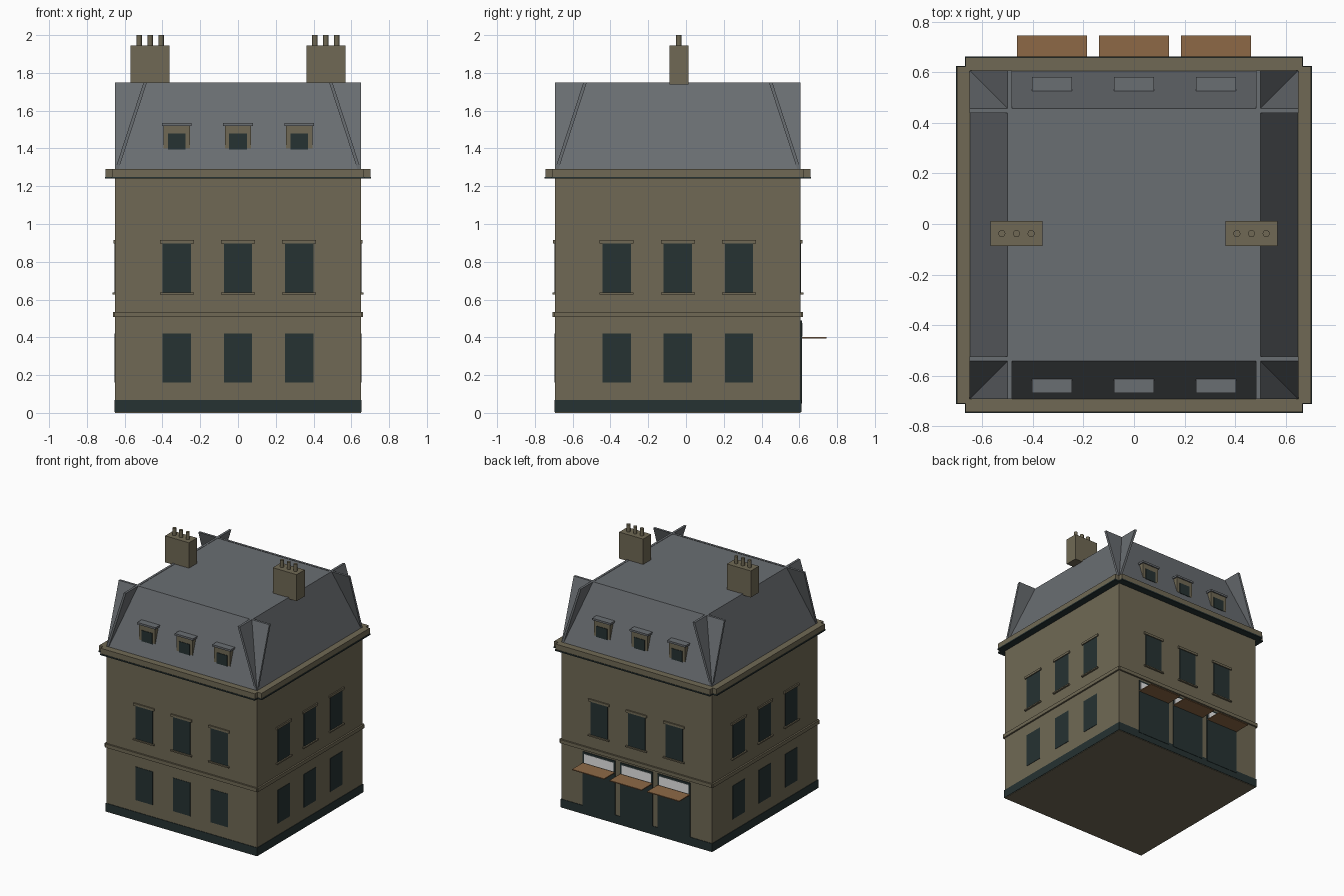
import bpy, bmesh, math
from mathutils import Matrix, Vector

cube = bpy.data.objects.get("Cube")
if cube:
    bpy.data.objects.remove(cube, do_unlink=True)

CY = -0.043     # plan centre of the square building
H = 0.65        # half width of the walls
BAYS = (-0.324, 0, 0.324)


def material(name, rgb):
    m = bpy.data.materials.new(name)
    m.use_nodes = True
    m.diffuse_color = (*rgb, 1)
    bsdf = m.node_tree.nodes["Principled BSDF"]
    bsdf.inputs["Base Color"].default_value = (*rgb, 1)
    bsdf.inputs["Roughness"].default_value = 0.8
    return m


STONE = material("stone", (0.162, 0.141, 0.089))
SLATE = material("slate", (0.144, 0.156, 0.168))
DARK = material("dark_green", (0.019, 0.032, 0.032))
BROWN = material("awning_brown", (0.27, 0.141, 0.061))
WHITE = material("white", (0.8, 0.8, 0.8))


def finish(name, bm, mat, turn=0):
    """Turn by quarter turns about the plan centre and make an object."""
    bm.transform(Matrix.Translation((0, CY, 0)) @ Matrix.Rotation(turn * math.pi / 2, 4, 'Z'))
    bmesh.ops.recalc_face_normals(bm, faces=bm.faces)
    me = bpy.data.meshes.new(name)
    bm.to_mesh(me)
    bm.free()
    me.materials.append(mat)
    ob = bpy.data.objects.new(name, me)
    bpy.context.collection.objects.link(ob)
    return ob


def boxes(name, mat, items, turn=0):
    """Each item is (x centre, width, y0, y1, z0, z1), facing -y."""
    bm = bmesh.new()
    for x, w, y0, y1, z0, z1 in items:
        mtx = Matrix.Translation((x, (y0 + y1) / 2, (z0 + z1) / 2)) @ Matrix.Diagonal((w, y1 - y0, z1 - z0, 1))
        bmesh.ops.create_cube(bm, size=1, matrix=mtx)
    return finish(name, bm, mat, turn)


def band(name, mat, outer, inner, z0, z1):
    """Moulding with notched corners, made of two crossing slabs."""
    return boxes(name, mat, [(0, 2 * outer, -inner, inner, z0, z1),
                             (0, 2 * inner, -outer, outer, z0, z1)])


def facade_row(name, mat, width, depth, z0, z1, turn):
    boxes(name, mat, [(x, width, -H - depth, -H + 0.01, z0, z1) for x in BAYS], turn)


# Walls and mouldings
boxes("walls", STONE, [(0, 2 * H, -H, H, 0, 1.27)])
boxes("plinth", DARK, [(0, 2 * H + 0.008, -H - 0.004, H + 0.004, 0.004, 0.068)])
band("string_course", STONE, 0.663, 0.655, 0.507, 0.535)
band("cornice", STONE, 0.701, 0.667, 1.25, 1.292)
band("cornice_soffit", DARK, 0.705, 0.669, 1.24, 1.25)

# Windows on every side, shopfronts at the back
for turn, side in enumerate(("front", "left", "back", "right")):
    facade_row(side + "_upper_windows", DARK, 0.15, 0.003, 0.635, 0.9, turn)
    facade_row(side + "_lintels", STONE, 0.18, 0.01, 0.898, 0.916, turn)
    facade_row(side + "_sills", STONE, 0.18, 0.014, 0.628, 0.638, turn)
    if side != "back":
        facade_row(side + "_lower_windows", DARK, 0.15, 0.003, 0.16, 0.42, turn)
    else:
        facade_row("shopfronts", DARK, 0.28, 0.007, 0.05, 0.49, turn)
        facade_row("shop_signs", WHITE, 0.255, 0.009, 0.405, 0.475, turn)
        boxes("awnings", BROWN, [(x, 0.277, -0.788, -H, 0.395, 0.402) for x in BAYS], turn)

# Mansard slopes: sloping slabs that cross each other at the corners
for turn, side in enumerate(("front", "left", "back", "right")):
    bm = bmesh.new()
    profile = [(-H, 1.29), (-0.5, 1.75), (-0.482, 1.75), (-0.632, 1.29)]
    face = bm.faces.new([bm.verts.new((-H, y, z)) for y, z in profile])
    ext = bmesh.ops.extrude_face_region(bm, geom=[face])
    moved = [v for v in ext["geom"] if isinstance(v, bmesh.types.BMVert)]
    bmesh.ops.translate(bm, vec=Vector((2 * H, 0, 0)), verts=moved)
    finish(side + "_roof_slope", bm, SLATE, turn)
boxes("flat_roof", SLATE, [(0, 0.98, -0.49, 0.49, 1.73, 1.747)])

# Dormers at front and back
for turn, side in ((0, "front"), (2, "back")):
    boxes(side + "_dormers", STONE, [(x, 0.14, -0.616, -0.53, 1.4, 1.522) for x in BAYS], turn)
    boxes(side + "_dormer_windows", DARK, [(x, 0.094, -0.62, -0.6, 1.395, 1.48) for x in BAYS], turn)
    boxes(side + "_dormer_caps", SLATE, [(x, 0.158, -0.625, -0.55, 1.52, 1.535) for x in BAYS], turn)

# Chimneys with three round pots each
for sx, side in ((1, "left"), (-1, "right")):
    cx = sx * 0.465
    boxes(side + "_chimney", STONE, [(cx, 0.206, -0.045, 0.055, 1.738, 1.945)])
    bm = bmesh.new()
    for dx in (-0.058, 0, 0.058):
        bmesh.ops.create_cone(bm, cap_ends=True, segments=16, radius1=0.014, radius2=0.014,
                              depth=0.06, matrix=Matrix.Translation((cx + dx, 0.005, 1.97)))
    pots = finish(side + "_chimney_pots", bm, STONE)
    for p in pots.data.polygons:
        p.use_smooth = len(p.vertices) == 4
